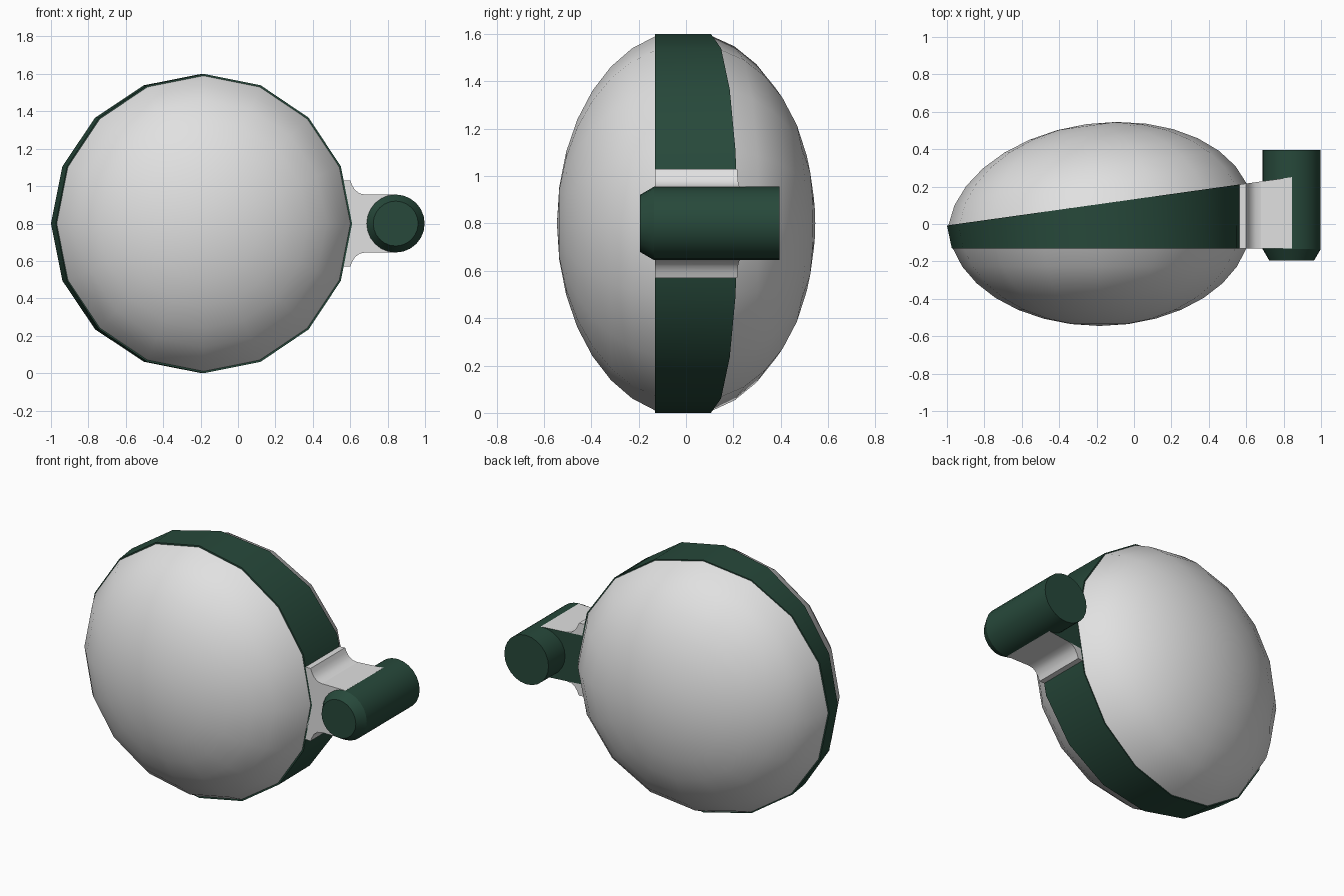
import bpy, bmesh, math
from mathutils import Matrix, Vector

if "Cube" in bpy.data.objects:
    bpy.data.objects.remove(bpy.data.objects["Cube"])

TILT = 0.14                      # slope of the rear rim plane
CX, CZ = -0.195, 0.8             # centre of the round body
SIDES = 16


def rear(x):
    return 0.105 + TILT * (x - CX)


def material(name, rgb):
    m = bpy.data.materials.new(name)
    m.diffuse_color = (*rgb, 1)
    m.use_nodes = True
    m.node_tree.nodes["Principled BSDF"].inputs["Base Color"].default_value = m.diffuse_color
    return m


white = material("pale_grey", (0.75, 0.75, 0.75))
green = material("dark_green", (0.020, 0.066, 0.043))


def finish(name, bm, mats, rule=None):
    bmesh.ops.recalc_face_normals(bm, faces=bm.faces[:])
    bm.normal_update()
    if rule:
        for f in bm.faces:
            f.material_index = rule(f)
    me = bpy.data.meshes.new(name)
    bm.to_mesh(me)
    bm.free()
    for m in mats:
        me.materials.append(m)
    ob = bpy.data.objects.new(name, me)
    bpy.context.collection.objects.link(ob)
    bpy.ops.object.select_all(action='DESELECT')
    ob.select_set(True)
    bpy.context.view_layer.objects.active = ob
    bpy.ops.object.shade_smooth_by_angle(angle=math.radians(30))
    return ob


def loft(name, rings, mats, tip=None, rule=None):
    """Closed solid through rings of points, ending in a cap or a tip."""
    bm = bmesh.new()
    vs = [[bm.verts.new(p) for p in r] for r in rings]
    n = len(vs[0])
    for a, b in zip(vs, vs[1:]):
        for i in range(n):
            j = (i + 1) % n
            bm.faces.new((a[i], a[j], b[j], b[i]))
    bm.faces.new(vs[0])
    if tip is None:
        bm.faces.new(vs[-1])
    else:
        t = bm.verts.new(tip)
        for i in range(n):
            bm.faces.new((vs[-1][i], vs[-1][(i + 1) % n], t))
    return finish(name, bm, mats, rule)


def circle(n):
    return [(math.cos(2 * math.pi * i / n), math.sin(2 * math.pi * i / n)) for i in range(n)]


# Ellipsoid caps on both sides of the band
def dome(name, rim, rx, rz, offset, depth, angle, side, steps=7):
    mat = Matrix.Translation(rim) @ Matrix.Rotation(angle, 4, 'Z')
    t0 = math.asin(offset / depth)
    rings = []
    for k in range(steps):
        t = t0 + (math.pi / 2 - t0) * k / steps
        s = math.cos(t) / math.cos(t0)
        y = side * (depth * math.sin(t) - offset)
        rings.append([mat @ Vector((rx * s * c, y, rz * s * d)) for c, d in circle(SIDES)])
    loft(name, rings, [white], tip=mat @ Vector((0, side * (depth - offset), 0)))


dome("front_dome", (-0.184, -0.13, CZ), 0.785, 0.79, 0.13, 0.545, 0, -1)
dome("rear_dome", (CX, rear(CX), CZ), 0.805, 0.793, 0.105, 0.538, math.atan(TILT), 1)

# Wedge-shaped band around the middle
front_ring = [(-0.182 + 0.792 * c, -0.13, CZ + 0.8 * d) for c, d in circle(SIDES)]
back_ring = [(CX + 0.805 * c, rear(CX + 0.805 * c), CZ + 0.8 * d) for c, d in circle(SIDES)]
loft("rim_band", [front_ring, back_ring], [green])


# Hinge bracket: a neck with a green rear face, and two flared fillets
def bracket(name, profile, rule=None):
    loft(name, [[(x, -0.13, z) for x, z in profile], [(x, rear(x), z) for x, z in profile]],
         [white, green], rule=rule)


bracket("hinge_neck", [(0.56, 0.645), (0.845, 0.645), (0.845, 0.955), (0.56, 0.955)],
        rule=lambda f: 1 if f.normal.y > 0.5 else 0)
flare = [(0.55, 0.155), (0.68, 0.155), (0.65, 0.161), (0.625, 0.18),
         (0.61, 0.205), (0.60, 0.23), (0.55, 0.23)]
for name, s in (("upper_fillet", 1), ("lower_fillet", -1)):
    bracket(name, [(x, CZ + s * z) for x, z in flare])

# Hinge pin with a chamfered front end
pin = [(-0.195, 0.12), (-0.135, 0.155), (0.395, 0.155)]
loft("hinge_pin", [[(0.843 + r * c, y, CZ + r * d) for c, d in circle(24)] for y, r in pin], [green])
